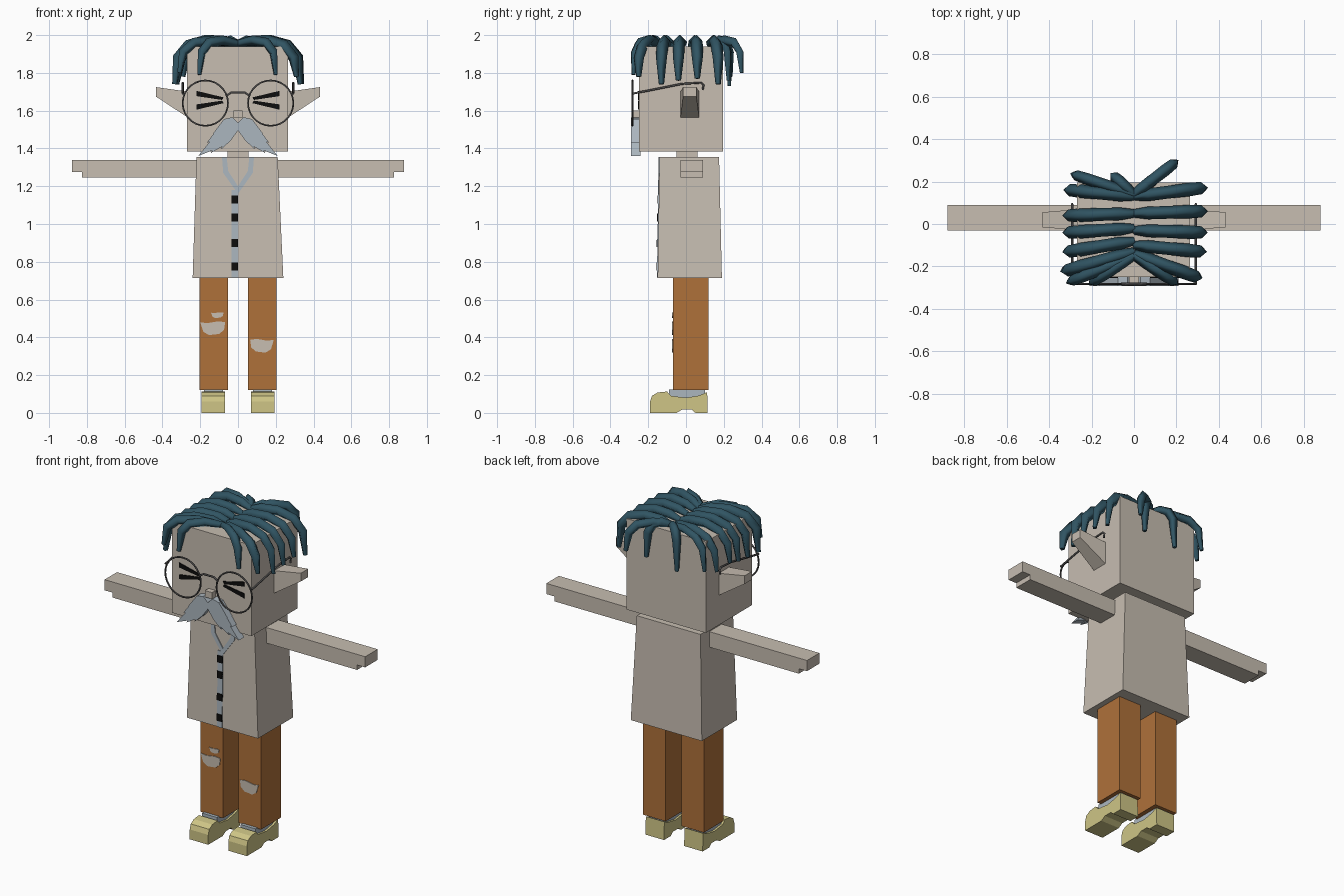
import bpy, bmesh, math
from mathutils import Vector

cube = bpy.data.objects.get("Cube")
if cube:
    bpy.data.objects.remove(cube, do_unlink=True)


def material(name, r, g, b):
    m = bpy.data.materials.new(name)
    m.use_nodes = True
    m.diffuse_color = (r, g, b, 1)
    m.node_tree.nodes["Principled BSDF"].inputs["Base Color"].default_value = (r, g, b, 1)
    return m


SKIN = material("warm beige", .57, .51, .44)
BROWN = material("trouser brown", .43, .165, .042)
SHOE = material("shoe yellow", .62, .56, .24)
HAIR = material("dark teal", .03, .09, .125)
GREY = material("pale blue grey", .41, .47, .52)
BLACK = material("black", .004, .004, .004)
WIRE = material("wire grey", .07, .068, .068)


def finish(name, bm, mat):
    bmesh.ops.recalc_face_normals(bm, faces=bm.faces)
    mesh = bpy.data.meshes.new(name)
    bm.to_mesh(mesh)
    bm.free()
    mesh.materials.append(mat)
    ob = bpy.data.objects.new(name, mesh)
    bpy.context.collection.objects.link(ob)
    return ob


def loft(name, first, second, mat):
    """Solid between two outlines with matching points."""
    bm = bmesh.new()
    a = [bm.verts.new(p) for p in first]
    b = [bm.verts.new(p) for p in second]
    bm.faces.new(a)
    bm.faces.new(b[::-1])
    for i in range(len(a)):
        j = (i + 1) % len(a)
        bm.faces.new((a[i], b[i], b[j], a[j]))
    return finish(name, bm, mat)


def rect(x0, x1, y0, y1, z):
    return [(x0, y0, z), (x1, y0, z), (x1, y1, z), (x0, y1, z)]


def box(name, x0, x1, y0, y1, z0, z1, mat):
    return loft(name, rect(x0, x1, y0, y1, z0), rect(x0, x1, y0, y1, z1), mat)


def plate(name, pts, mat, front, out=.005, back=.002):
    """Front-facing plate; front(z) gives the surface it lies on."""
    return loft(name, [(x, front(z) - out, z) for x, z in pts],
                [(x, front(z) + back, z) for x, z in pts], mat)


def tube(name, pts, radii, mat, closed=False, sides=0):
    cu = bpy.data.curves.new(name + " path", "CURVE")
    cu.dimensions = "3D"
    cu.bevel_depth = 1
    cu.bevel_resolution = sides
    cu.use_fill_caps = True
    sp = cu.splines.new("POLY")
    sp.points.add(len(pts) - 1)
    for q, p, r in zip(sp.points, pts, radii):
        q.co = (*p, 1)
        q.radius = r
    sp.use_cyclic_u = closed
    tmp = bpy.data.objects.new(name + " path", cu)
    bpy.context.collection.objects.link(tmp)
    dg = bpy.context.evaluated_depsgraph_get()
    mesh = bpy.data.meshes.new_from_object(tmp.evaluated_get(dg))
    bpy.data.objects.remove(tmp, do_unlink=True)
    mesh.materials.clear()
    mesh.materials.append(mat)
    ob = bpy.data.objects.new(name, mesh)
    bpy.context.collection.objects.link(ob)
    return ob


def torso_front(z):
    return -.15 + .01 * (z - .715) / .64


def face_front(z):
    return -.25


def leg_front(z):
    return -.07


# Body blocks
box("head", -.27, .265, -.25, .195, 1.385, 1.94, SKIN)
box("neck", -.055, .055, -.05, .06, 1.34, 1.4, SKIN)
loft("torso", rect(-.24, .24, -.15, .19, .715), rect(-.22, .21, -.14, .175, 1.355), SKIN)

# Limbs, ears and feet, built for both sides
SHOE_SIDE = [(-.19, 0), (-.05, 0), (-.02, .018), (.03, .018), (.05, 0), (.115, 0), (.112, .11),
             (.07, .092), (0, .08), (-.08, .09), (-.1, .113), (-.15, .108), (-.18, .09), (-.19, .06)]
ARM_FRONT = [(.21, 1.245), (.825, 1.245), (.825, 1.275), (.88, 1.275), (.88, 1.34), (.21, 1.34)]
for s, side in ((1, "left"), (-1, "right")):
    loft(side + " arm", [(s * x, -.03, z) for x, z in ARM_FRONT],
         [(s * x, .09, z) for x, z in ARM_FRONT], SKIN)
    loft(side + " ear",
         [(s * .26, y, z) for y, z in ((-.03, 1.56), (.07, 1.56), (.07, 1.7), (-.03, 1.7))],
         [(s * .435, y, z) for y, z in ((-.015, 1.675), (.055, 1.675), (.055, 1.725), (-.015, 1.725))],
         SKIN)
    lo, hi = sorted((s * .053, s * .205))
    box(side + " trouser leg", lo, hi, -.07, .12, .12, .73, BROWN)
    loft(side + " shoe", [(s * .068, y, z) for y, z in SHOE_SIDE],
         [(s * .193, y, z) for y, z in SHOE_SIDE], SHOE)
    lo, hi = sorted((s * .08, s * .18))
    box(side + " sock", lo, hi, -.09, .1, .05, .125, GREY)

    # Squeezed eye: two tapering bars meeting toward the nose
    for k, where in ((1, "upper"), (-1, "lower")):
        bar = [(s * .22, 1.655 + k * .05), (s * .22, 1.655 + k * .022),
               (s * .085, 1.655 + k * .002), (s * .075, 1.655 + k * .015)]
        plate(side + " eye " + where + " bar", bar, BLACK, face_front)

    # Spectacles
    ring = [(s * .173 + .12 * math.cos(a), -.283, 1.64 + .12 * math.sin(a))
            for a in (math.tau * i / 28 for i in range(28))]
    tube(side + " spectacle rim", ring, [.005] * 28, WIRE, True, 1)
    temple = [(s * .292, -.283, 1.69), (s * .292, -.02, 1.742), (s * .292, .08, 1.748),
              (s * .292, .093, 1.735), (s * .292, .088, 1.71)]
    tube(side + " spectacle temple", temple, [.006] * 5, WIRE, False, 1)

    # Half of the moustache, with ragged outer locks
    lobe = [(0, 1.535), (.03, 1.565), (.075, 1.555), (.105, 1.515), (.135, 1.475), (.128, 1.48),
            (.165, 1.43), (.15, 1.435), (.21, 1.36), (.135, 1.39), (.145, 1.375), (.085, 1.41),
            (.09, 1.395), (.04, 1.44), (0, 1.495)]
    plate(side + " moustache", [(s * x, z) for x, z in lobe], GREY, face_front, .042, .01)

    # Collar strip
    collar = [(s * .085, 1.355), (s * .06, 1.355), (s * .052, 1.28), (0, 1.2),
              (0, 1.16), (s * .078, 1.27)]
    plate(side + " collar strip", collar, GREY, torso_front)

tube("spectacle bridge", [(x, -.283, z) for x, z in
                          ((-.06, 1.68), (-.035, 1.697), (.035, 1.697), (.06, 1.68))],
     [.006] * 4, WIRE, False, 1)
box("nose", -.024, .024, -.285, -.245, 1.56, 1.6, SKIN)

# Shirt placket and buttons
plate("placket", [(-.035, .716), (0, .716), (0, 1.18), (-.035, 1.18)], GREY, torso_front, .004)
for n, z in enumerate((.775, .9, 1.035, 1.13)):
    plate(f"button {n + 1}", [(-.035, z - .021), (0, z - .021), (0, z + .021), (-.035, z + .021)],
          BLACK, torso_front, .008)

# Torn patches in the trousers
TEAR = [(-.066, .03), (-.03, .025), (.03, .035), (.066, .03), (.06, -.01),
        (.035, -.032), (-.02, -.038), (-.05, -.02)]
for name, x, z, w, h in (("right knee tear", -.134, .45, 1, 1),
                         ("right small tear", -.11, .518, .5, .42),
                         ("left knee tear", .127, .357, -.95, 1)):
    plate(name, [(x + w * u, z + h * v) for u, v in TEAR], SKIN, leg_front, .004)

# Hair locks: root y, then tip x, y, z; each arches out from the parting
LOCKS = [(.13, -.32, .16, 1.76), (.05, -.325, .04, 1.77), (-.02, -.325, -.04, 1.75),
         (-.08, -.325, -.13, 1.74), (-.13, -.335, -.22, 1.74),
         (.13, .335, .17, 1.74), (.05, .335, .06, 1.77), (-.03, .335, -.04, 1.76),
         (-.1, .33, -.13, 1.74), (-.14, .31, -.25, 1.78)]
for n, (root, tx, ty, tz) in enumerate(LOCKS):
    path = []
    for across, z in ((0, 1.945), (.2, 1.965), (.5, 1.972), (.78, 1.945), (.95, 1.88)):
        path.append((tx * across, root + (ty - root) * min(1, across * 1.05), z))
    path.append((tx, ty, tz))
    tube(f"side lock {n + 1}", path, [.02, .03, .03, .032, .029, .014], HAIR)

# Locks falling over the forehead and the nape
ENDS = [(-.15, -.31, -.275, 1.8), (-.15, -.205, -.278, 1.79), (-.15, .2, -.278, 1.79),
        (.14, -.29, .235, 1.78), (.14, -.1, .23, 1.73), (.14, .11, .225, 1.76), (.14, .2, .295, 1.8)]
for n, (root, tx, ty, tz) in enumerate(ENDS):
    a, b = Vector((0, root, 1.955)), Vector((tx, ty, 1.96))
    path = [a, a.lerp(b, .4) + Vector((0, 0, .015)), a.lerp(b, .75), a.lerp(b, .94) - Vector((0, 0, .05)),
            Vector((tx, ty, tz))]
    tube(f"end lock {n + 1}", path, [.02, .027, .028, .025, .012], HAIR)
